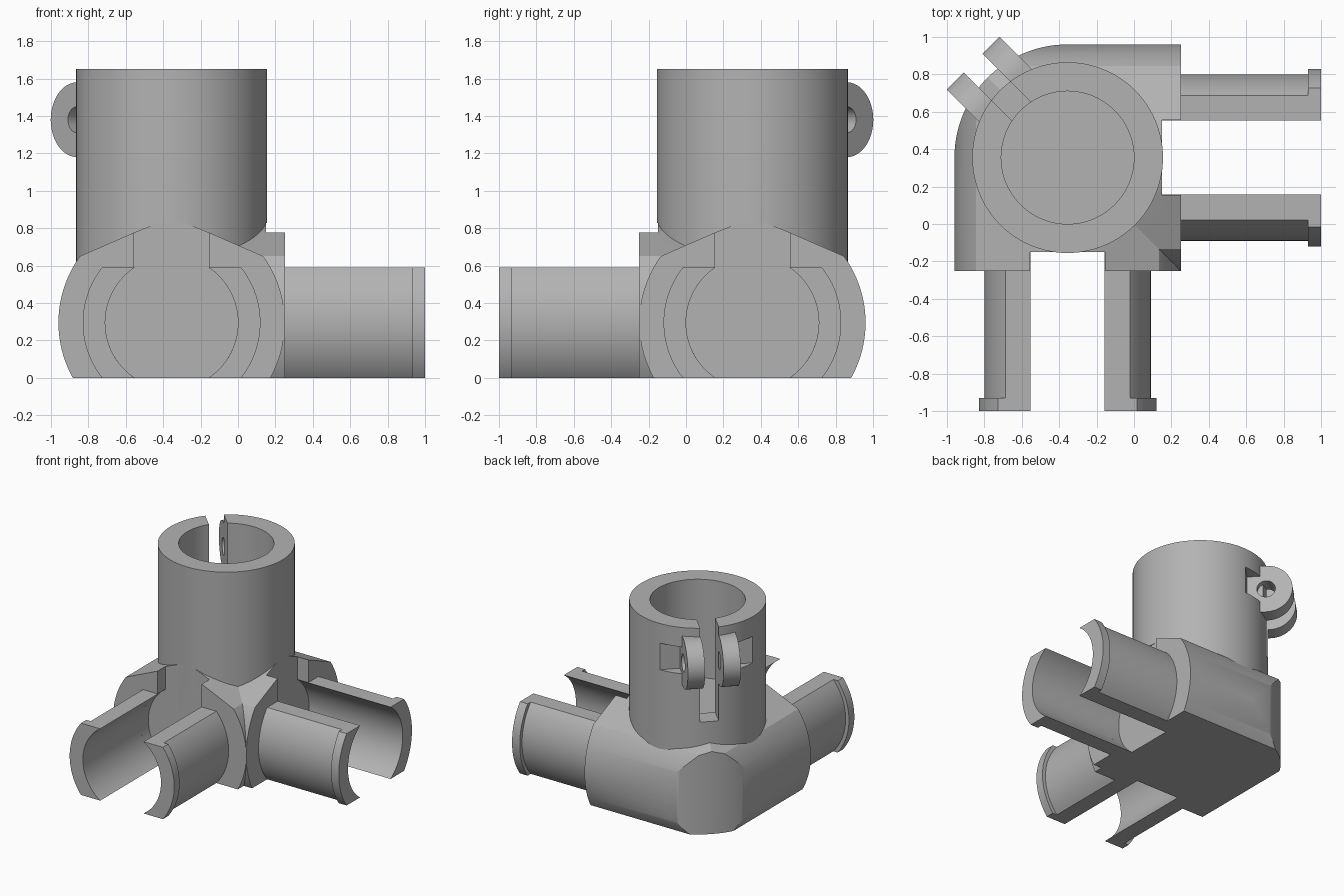
import bpy, bmesh
from math import sin, cos, asin, radians, pi, sqrt
from mathutils import Matrix, Vector

if "Cube" in bpy.data.objects:
    bpy.data.objects.remove(bpy.data.objects["Cube"])

grey = bpy.data.materials.new("plain_grey")
grey.use_nodes = True
GREY = (0.45, 0.45, 0.45, 1)
grey.diffuse_color = GREY
grey.node_tree.nodes["Principled BSDF"].inputs["Base Color"].default_value = GREY

CENTRE = (-0.355, 0.355, 0)   # vertical axis of the collar
AXIS_Z = 0.295                # height of the two arm axes
BORE, ARM_END, NOTCH = 0.355, 0.605, 0.505
LUG_Z, LUG_F = 1.38, 0.514


def frame(p, q, e):
    return Matrix((Vector(p).normalized(), Vector(q).normalized(),
                   Vector(e).normalized())).transposed()


# Each frame: two profile axes and the extrusion axis
ARM = frame((0, 1, 0), (0, 0, 1), (1, 0, 0))
UP = frame((1, 0, 0), (0, 1, 0), (0, 0, 1))
DIAG = frame((-1, 1, 0), (0, 0, 1), (1, 1, 0))
SWAP = Matrix(((0, -1, 0), (-1, 0, 0), (0, 0, 1)))  # mirrors one arm to the other


def arc(r, a0, a1, n=32, cx=0, cy=0):
    return [(cx + r * cos(a0 + (a1 - a0) * i / n),
             cy + r * sin(a0 + (a1 - a0) * i / n)) for i in range(n + 1)]


def circle(r, cx=0, cy=0, n=96):
    return arc(r, 0, 2 * pi, n, cx, cy)[:-1]


def rect(x0, x1, y0, y1):
    return [(x0, y0), (x1, y0), (x1, y1), (x0, y1)]


def prism(name, pts, lo, hi, axes):
    """Extrude a closed profile between two positions along a frame."""
    bm = bmesh.new()
    ends = [[bm.verts.new(axes @ Vector((p, q, e))) for p, q in pts] for e in (lo, hi)]
    bm.faces.new(ends[0])
    bm.faces.new(ends[1])
    for i in range(len(pts)):
        j = (i + 1) % len(pts)
        bm.faces.new((ends[0][i], ends[0][j], ends[1][j], ends[1][i]))
    bmesh.ops.recalc_face_normals(bm, faces=bm.faces)
    mesh = bpy.data.meshes.new(name)
    bm.to_mesh(mesh)
    bm.free()
    mesh.materials.append(grey)
    ob = bpy.data.objects.new(name, mesh)
    ob.location = CENTRE
    bpy.context.collection.objects.link(ob)
    return ob


def activate(ob):
    bpy.ops.object.select_all(action='DESELECT')
    ob.select_set(True)
    bpy.context.view_layer.objects.active = ob


def combine(ob, tool, op='DIFFERENCE'):
    tool.hide_render = True
    mod = ob.modifiers.new("cut", 'BOOLEAN')
    mod.object, mod.operation, mod.solver = tool, op, 'EXACT'
    activate(ob)
    bpy.ops.object.modifier_apply(modifier=mod.name)
    bpy.data.objects.remove(tool)


def smooth(ob):
    activate(ob)
    bpy.ops.object.shade_smooth_by_angle(angle=radians(28))


def cut_notches(ob):
    for axes in (ARM, SWAP @ ARM):
        combine(ob, prism("notch_cutter", rect(-0.2, 0.2, -0.1, 0.828), NOTCH, 0.8, axes))


# Corner body: one arm hull cut on the mitre plane, then mirrored
right = arc(ARM_END, -asin(AXIS_Z / ARM_END), radians(36), 40, 0, AXIS_Z)
right += [(0.2, 0.777), (0.08, 0.825)]
hull = right + [(-p, q) for p, q in reversed(right)]
body = prism("corner_body", hull, -0.9, ARM_END, ARM)
bm = bmesh.new()
bm.from_mesh(body.data)
bmesh.ops.bisect_plane(bm, geom=bm.verts[:] + bm.edges[:] + bm.faces[:], dist=1e-5,
                       plane_co=(0, 0, 0), plane_no=(1, 1, 0), clear_inner=True)
copy = bmesh.ops.duplicate(bm, geom=bm.verts[:] + bm.edges[:] + bm.faces[:])["geom"]
for v in copy:
    if isinstance(v, bmesh.types.BMVert):
        v.co = SWAP @ v.co
bmesh.ops.remove_doubles(bm, verts=bm.verts[:], dist=1e-4)
bmesh.ops.recalc_face_normals(bm, faces=bm.faces[:])
bm.to_mesh(body.data)
bm.free()

# Rounded outer corner
outline = [(0.7, -0.7), (0.7, 0.7), (0, 0.7)] + arc(ARM_END, pi / 2, pi, 40)
outline += [(-0.7, 0), (-0.7, -0.7)]
combine(body, prism("outline_cutter", outline, -0.1, 1, UP), 'INTERSECT')

# Sockets and notches at the arm mouths
for axes in (ARM, SWAP @ ARM):
    combine(body, prism("socket_cutter", circle(BORE, 0, AXIS_Z), NOTCH, 0.8, axes))
cut_notches(body)
smooth(body)

# Clamp collar with bore, split and bolt pockets
collar = prism("clamp_collar", circle(0.51), 0.45, 1.65, UP)
cut_notches(collar)
combine(collar, prism("bore_cutter", circle(BORE), 0.84, 2, UP))
combine(collar, prism("split_cutter", rect(0, 0.8, 0.88, 2), -0.07, 0.07, DIAG))
for side in (-1, 1):
    lo, hi = sorted((side * 0.15, side * 0.5))
    combine(collar, prism("pocket_cutter", rect(0.37, 0.8, LUG_Z - 0.11, LUG_Z + 0.11),
                          lo, hi, DIAG))
smooth(collar)

# Two round clamp lugs with a bolt hole
lug_profile = [(0.36, LUG_Z - 0.2)] + arc(0.2, -pi / 2, pi / 2, 40, LUG_F, LUG_Z)
lug_profile += [(0.36, LUG_Z + 0.2)]
for side, label in ((-1, "right"), (1, "left")):
    lo, hi = sorted((side * 0.07, side * 0.2))
    lug = prism(label + "_clamp_lug", lug_profile, lo, hi, DIAG)
    combine(lug, prism("bolt_cutter", circle(0.07, LUG_F, LUG_Z, 40), -0.4, 0.4, DIAG))
    smooth(lug)


# Pairs of curved shells on each arm, with a lip at the tip
def shell(name, radius, lo, hi, side, axes):
    a, b = asin(AXIS_Z / radius), asin(AXIS_Z / BORE)
    pts = arc(radius, -a, a, 32, 0, AXIS_Z) + arc(BORE, b, -b, 32, 0, AXIS_Z)
    return prism(name, [(side * p, q) for p, q in pts], lo, hi, axes)


for arm, axes in (("side_arm", ARM), ("front_arm", SWAP @ ARM)):
    for side, label in ((-1, "inner"), (1, "outer")):
        smooth(shell(f"{arm}_{label}_shell", 0.445, NOTCH, 1.285, side, axes))
        smooth(shell(f"{arm}_{label}_lip", 0.475, 1.285, 1.355, side, axes))
